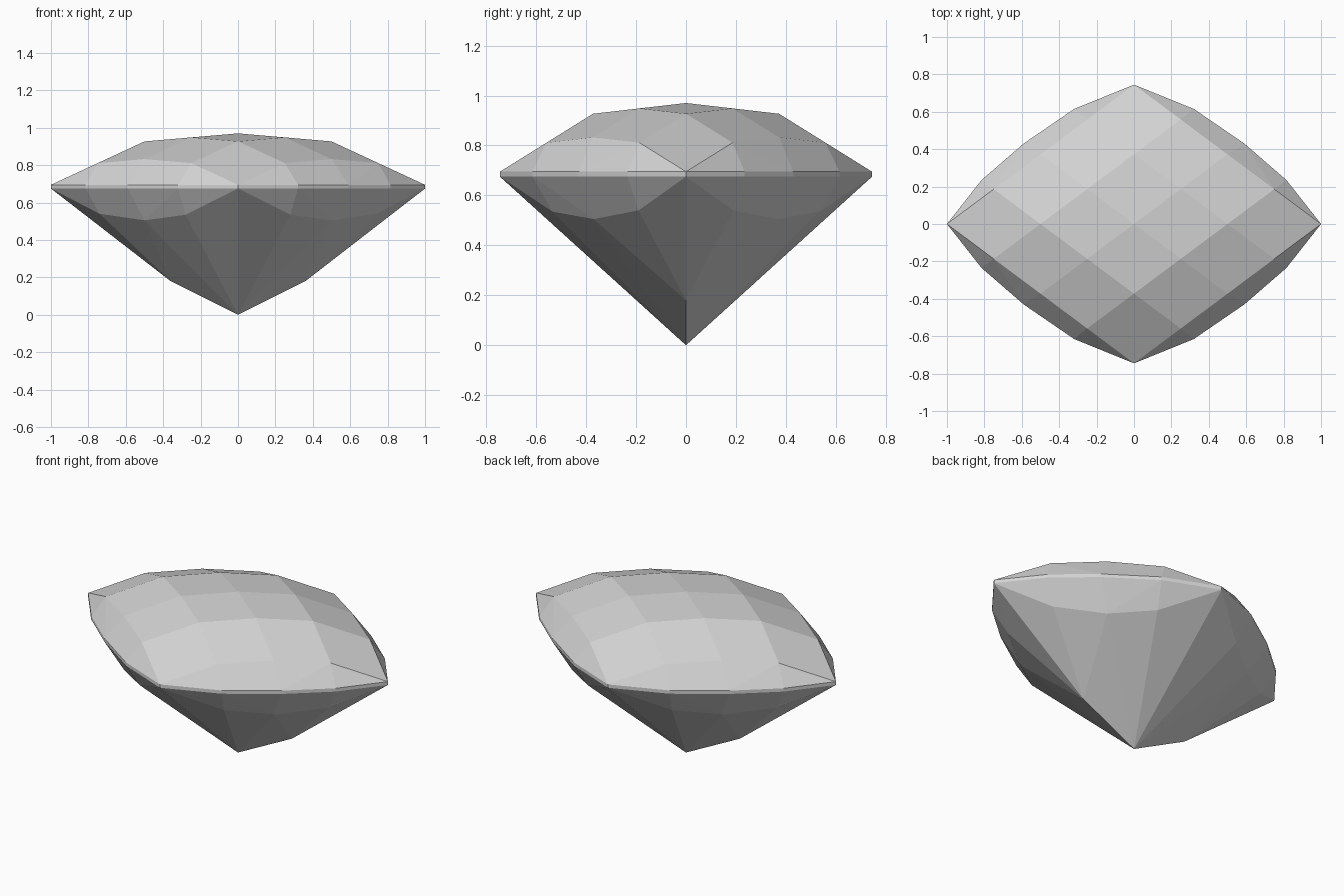
import bpy, bmesh, math

cube = bpy.data.objects.get("Cube")
if cube:
    bpy.data.objects.remove(cube, do_unlink=True)

# Main proportions
HALF_X, HALF_Y = 1.0, 0.745
GIRDLE_LOW, GIRDLE_HIGH, TOP = 0.675, 0.695, 0.97


def mirrored(points):
    """Repeat points in all four quadrants without duplicates."""
    return {(sx * x, sy * y, z) for x, y, z in points for sx in (1, -1) for sy in (1, -1)}


# Domed checkerboard crown: a diagonal lattice whose height drops along both axes
drop = [0.0, 0.0215, 0.1375]
points = set()
for i in range(-2, 3):
    for j in range(-2, 3):
        points.add(((i + j) * HALF_X / 4, (i - j) * HALF_Y / 4,
                    TOP - drop[abs(i)] - drop[abs(j)]))

# Thin vertical girdle band
outline = [(HALF_X, 0), (0.815, 0.235), (0.59, 0.43), (0.32, 0.615), (0, HALF_Y)]
for z in (GIRDLE_LOW, GIRDLE_HIGH):
    points |= mirrored([(x, y, z) for x, y in outline])

# Pavilion shoulder, keel ends and pointed base
points |= mirrored([(0.74, 0.19, 0.54), (0.5, 0.37, 0.505), (0.28, 0.535, 0.535),
                    (0.36, 0, 0.18), (0, 0, 0)])

# Wrap the facet corners in a convex solid and merge coplanar triangles
bm = bmesh.new()
for p in sorted(points):
    bm.verts.new(p)
bmesh.ops.remove_doubles(bm, verts=bm.verts[:], dist=0.002)
hull = bmesh.ops.convex_hull(bm, input=bm.verts[:])
loose = [v for v in bm.verts if not v.link_faces]
bmesh.ops.delete(bm, geom=loose, context='VERTS')
bmesh.ops.dissolve_limit(bm, angle_limit=math.radians(1.5),
                         verts=bm.verts[:], edges=bm.edges[:])
bmesh.ops.recalc_face_normals(bm, faces=bm.faces[:])

mesh = bpy.data.meshes.new("gemstone")
bm.to_mesh(mesh)
bm.free()
gem = bpy.data.objects.new("gemstone", mesh)
bpy.context.collection.objects.link(gem)

# Plain light grey stone
grey = bpy.data.materials.new("light grey stone")
grey.use_nodes = True
colour = (0.65, 0.65, 0.65, 1)
grey.diffuse_color = colour
grey.node_tree.nodes["Principled BSDF"].inputs["Base Color"].default_value = colour
mesh.materials.append(grey)
